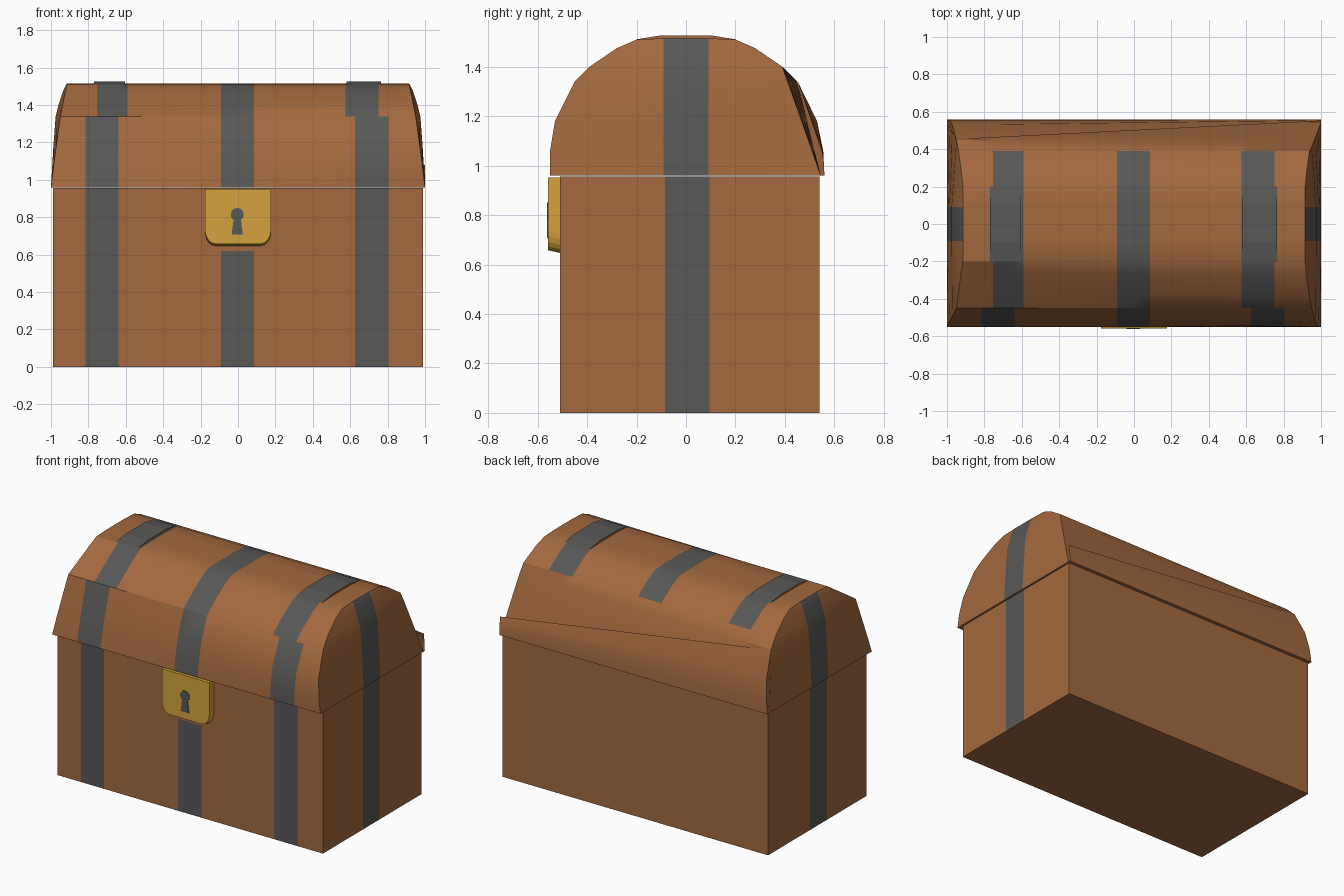
import bpy, bmesh, math

if "Cube" in bpy.data.objects:
    bpy.data.objects.remove(bpy.data.objects["Cube"])


def material(name, rgb):
    m = bpy.data.materials.new(name)
    m.diffuse_color = (*rgb, 1)
    m.use_nodes = True
    m.node_tree.nodes["Principled BSDF"].inputs["Base Color"].default_value = m.diffuse_color
    return m


WOOD = material("brown_wood", (0.366, 0.141, 0.050))
IRON = material("dark_iron", (0.098, 0.098, 0.096))
GOLD = material("gold", (0.66, 0.367, 0.047))


def face(bm, pts, mat=0):
    """Add one face, dropping coincident neighbouring points."""
    keep = []
    for p in pts:
        if all(math.dist(p, q) > 1e-4 for q in keep):
            keep.append(p)
    if len(keep) > 2:
        f = bm.faces.new([bm.verts.new(p) for p in keep])
        f.material_index = mat
        return f


def finish(name, bm, mats, recalc=True, smooth=None):
    bmesh.ops.remove_doubles(bm, verts=bm.verts, dist=1e-4)
    if recalc:
        bmesh.ops.recalc_face_normals(bm, faces=bm.faces)
    me = bpy.data.meshes.new(name)
    bm.to_mesh(me)
    bm.free()
    for m in mats:
        me.materials.append(m)
    ob = bpy.data.objects.new(name, me)
    bpy.context.collection.objects.link(ob)
    if smooth:
        bpy.ops.object.select_all(action='DESELECT')
        ob.select_set(True)
        bpy.context.view_layer.objects.active = ob
        bpy.ops.object.shade_smooth_by_angle(angle=math.radians(smooth))
    return ob


def inside(v, ranges):
    return any(a < v < b for a, b in ranges)


LOWER = [(-0.815, -0.64), (-0.09, 0.085), (0.625, 0.805)]   # strap x ranges
UPPER = [(-0.755, -0.59), (-0.09, 0.085), (0.575, 0.75)]
SIDE = (-0.085, 0.095)

# chest body, straps as inset faces
X, Y0, Y1, H = 0.99, -0.51, 0.54, 0.957
bm = bmesh.new()
xs = [-X] + [v for r in LOWER for v in r] + [X]
zs = [0, 0.62, H]
for z0, z1 in zip(zs, zs[1:]):
    for a, b in zip(xs, xs[1:]):
        mid = (a + b) / 2
        strap = inside(mid, LOWER) and not (abs(mid) < 0.1 and z0 > 0.5)
        face(bm, [(a, Y0, z0), (b, Y0, z0), (b, Y0, z1), (a, Y0, z1)], int(strap))
        face(bm, [(a, Y1, z0), (b, Y1, z0), (b, Y1, z1), (a, Y1, z1)])
    ys = [Y0, *SIDE, Y1]
    for sx in (-X, X):
        for i, (a, b) in enumerate(zip(ys, ys[1:])):
            face(bm, [(sx, a, z0), (sx, b, z0), (sx, b, z1), (sx, a, z1)], int(i == 1))
for z in (0, H):
    for a, b in zip(xs, xs[1:]):
        face(bm, [(a, Y0, z), (b, Y0, z), (b, Y1, z), (a, Y1, z)])
finish("chest_body", bm, [WOOD, IRON])

# arched lid, lofted between slightly different end profiles
Z = [0.96, 1.06, 1.18, 1.34, 1.40, 1.475, 1.51, 1.515]
ROUND = [0.55, 0.55, 0.53, 0.45, 0.39, 0.28, 0.20, 0.09]
FRONT_L = [0.55, 0.524, 0.492, 0.45, 0.362, 0.251, 0.20, 0.09]
BACK_L = [0.545, 0.52, 0.49, 0.45, 0.39, 0.28, 0.20, 0.09]
BACK_R = [0.545, 0.51, 0.468, 0.411, 0.39, 0.28, 0.20, 0.09]
X_EDGE = [1.0, 0.988, 0.972, 0.95, 0.938, 0.923, 0.915, 0.914]
X_MID = [1.0, 0.994, 0.987, 0.975, 0.96, 0.935, 0.918, 0.914]
N = len(Z)


def lid_point(x, k):
    """Row k runs from the front rim over the top to the back rim."""
    j = k if k < N else 2 * N - 1 - k
    if abs(x) >= 1:
        x = math.copysign(X_EDGE[j], x)
        t = 0 if x < 0 else 1
    else:
        t = (x + 1) / 2
    if k < N:
        y = -(FRONT_L[j] * (1 - t) + ROUND[j] * t)
    else:
        y = BACK_L[j] * (1 - t) + BACK_R[j] * t
    return (x, y, Z[j])


bm = bmesh.new()
xs = sorted({-1, 1} | {v for r in LOWER + UPPER for v in r})
for a, b in zip(xs, xs[1:]):
    for k in range(2 * N - 1):
        strap = k < 11 and inside((a + b) / 2, LOWER if k < 3 else UPPER)
        face(bm, [lid_point(a, k), lid_point(b, k),
                  lid_point(b, k + 1), lid_point(a, k + 1)], int(strap))
    face(bm, [lid_point(a, 0), lid_point(b, 0),
              lid_point(b, 2 * N - 1), lid_point(a, 2 * N - 1)])
# bulged end caps with a centre strap
for s in (-1, 1):
    def row(j):
        return [lid_point(s, j), (s * X_MID[j], -0.09, Z[j]),
                (s * X_MID[j], 0.09, Z[j]), lid_point(s, 2 * N - 1 - j)]
    for j in range(N - 1):
        lo, hi = row(j), row(j + 1)
        for c in range(3):
            face(bm, [lo[c], lo[c + 1], hi[c + 1], hi[c]], int(c == 1))
finish("arched_lid", bm, [WOOD, IRON], smooth=28)

# skewed flap along the back of the lid
bm = bmesh.new()
left = [(-1, 0.56, 0.96), (-0.988, 0.555, 1.06), (-0.972, 0.53, 1.18), (-0.95, 0.452, 1.34)]
right = [(1, 0.56, 0.96), (1, 0.558, 1.0), (1, 0.555, 1.04), (1, 0.55, 1.08)]
for i in range(3):
    face(bm, [right[i], left[i], left[i + 1], right[i + 1]])
face(bm, [(-1, 0.53, 0.96), left[3], left[2], left[1], left[0]])
face(bm, [(-1, 0.53, 0.96), left[0], right[0], (1, 0.53, 0.96)])
bm.normal_update()
outward = [(0, 1, 0)] * 3 + [(-1, 0, 0), (0, 0, -1)]
for f, d in zip(list(bm.faces), outward):
    if sum(n * c for n, c in zip(f.normal, d)) < 0:
        f.normal_flip()
finish("lid_back_flap", bm, [WOOD], recalc=False, smooth=28)

# raised strap pieces on the crown of the lid
for name, a, b in (("left_crown_strap", -0.77, -0.605), ("right_crown_strap", 0.58, 0.765)):
    bm = bmesh.new()
    prof = [(-0.2, 1.511), (-0.1, 1.527), (0.1, 1.527), (0.2, 1.511)]
    for x in (a, b):
        face(bm, [(x, y, z) for y, z in prof])
    for i in range(4):
        p, q = prof[i], prof[(i + 1) % 4]
        face(bm, [(a, *p), (b, *p), (b, *q), (a, *q)], 1)
    finish(name, bm, [WOOD, IRON])


def plate(name, outline, y_back, y_front, mat, inset=0.0):
    """Extrude an x-z outline forward, optionally lifting its lower front edge."""
    bm = bmesh.new()
    back = [(x, y_back, z) for x, z in outline]
    front = [(x, y_front, z + (inset if z < 0.75 else 0)) for x, z in outline]
    face(bm, back)
    face(bm, front)
    n = len(outline)
    for i in range(n):
        j = (i + 1) % n
        face(bm, [back[i], back[j], front[j], front[i]])
    finish(name, bm, [mat])


# lock plate and keyhole
arc = [(0.122 + 0.055 * math.cos(a), 0.725 - 0.08 * math.sin(a))
       for a in [i * math.pi / 10 for i in range(6)]]
half = [(0.177, 0.952)] + arc
plate("lock_plate", half + [(-x, z) for x, z in reversed(half)], -0.50, -0.558, GOLD, 0.013)

hole = [(0.035 * math.sin(a), 0.815 + 0.035 * math.cos(a))
        for a in [math.radians(d) for d in range(-145, 146, 29)]]
plate("keyhole", [(x - 0.004, z) for x, z in hole + [(0.03, 0.707), (-0.03, 0.707)]],
      -0.556, -0.562, IRON)
